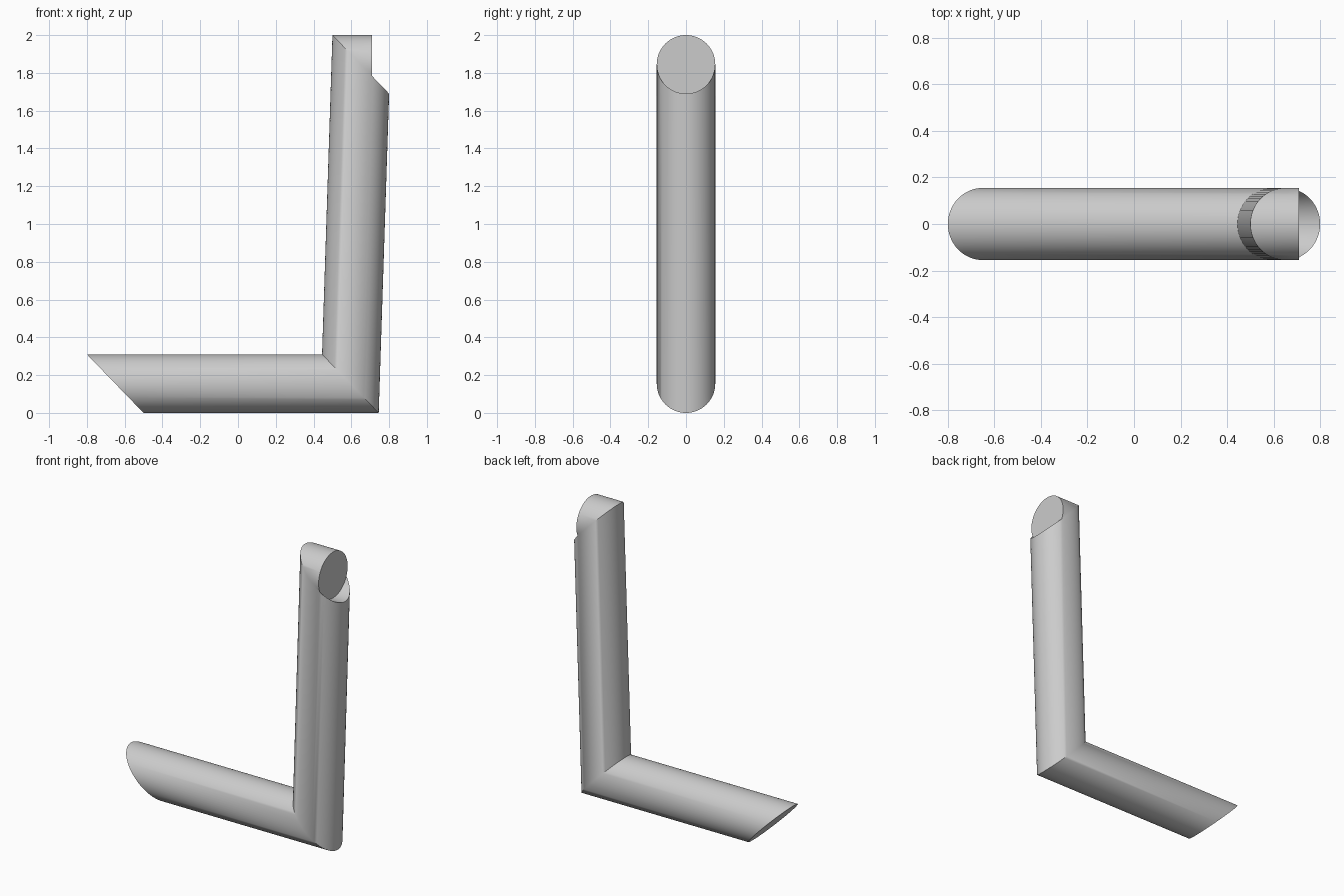
import bpy, bmesh, math

cube = bpy.data.objects.get("Cube")
if cube:
    bpy.data.objects.remove(cube, do_unlink=True)

SIDES = 64
RADIUS = 0.155

# Single grey finish
grey = bpy.data.materials.new("mid grey")
grey.use_nodes = True
colour = (0.6, 0.6, 0.6, 1)
grey.diffuse_color = colour
grey.node_tree.nodes["Principled BSDF"].inputs["Base Color"].default_value = colour

# Slanted cross-sections along the bent bar: (upper/inner point, lower/outer point) in x, z
sections = [
    ((-0.80, 0.31), (-0.50, 0.0)),   # slanted free end
    ((0.445, 0.31), (0.745, 0.0)),   # mitred corner
    ((0.50, 2.0), (0.80, 1.69)),     # mitred top
    ((0.71, 2.0), (0.71, 1.69)),     # short stub, ends before the mitre does
]


def add_ring(bm, upper, lower):
    ring = []
    for i in range(SIDES):
        a = math.tau * i / SIDES
        k = (1 + math.sin(a)) / 2
        x = lower[0] + (upper[0] - lower[0]) * k
        z = lower[1] + (upper[1] - lower[1]) * k
        ring.append(bm.verts.new((x, RADIUS * math.cos(a), z)))
    return ring


# Sweep the bar through its sections and cap both ends
bm = bmesh.new()
rings = [add_ring(bm, *s) for s in sections]
for a, b in zip(rings, rings[1:]):
    for i in range(SIDES):
        j = (i + 1) % SIDES
        bm.faces.new((a[i], a[j], b[j], b[i]))
bm.faces.new(rings[0][::-1])
bm.faces.new(rings[-1])

mesh = bpy.data.meshes.new("bent_bar")
bm.to_mesh(mesh)
bm.free()
mesh.materials.append(grey)
bar = bpy.data.objects.new("bent_bar", mesh)
bpy.context.collection.objects.link(bar)

# Smooth sides, crisp mitres and caps
bpy.ops.object.select_all(action='DESELECT')
bar.select_set(True)
bpy.context.view_layer.objects.active = bar
bpy.ops.object.shade_smooth_by_angle(angle=math.radians(40))
